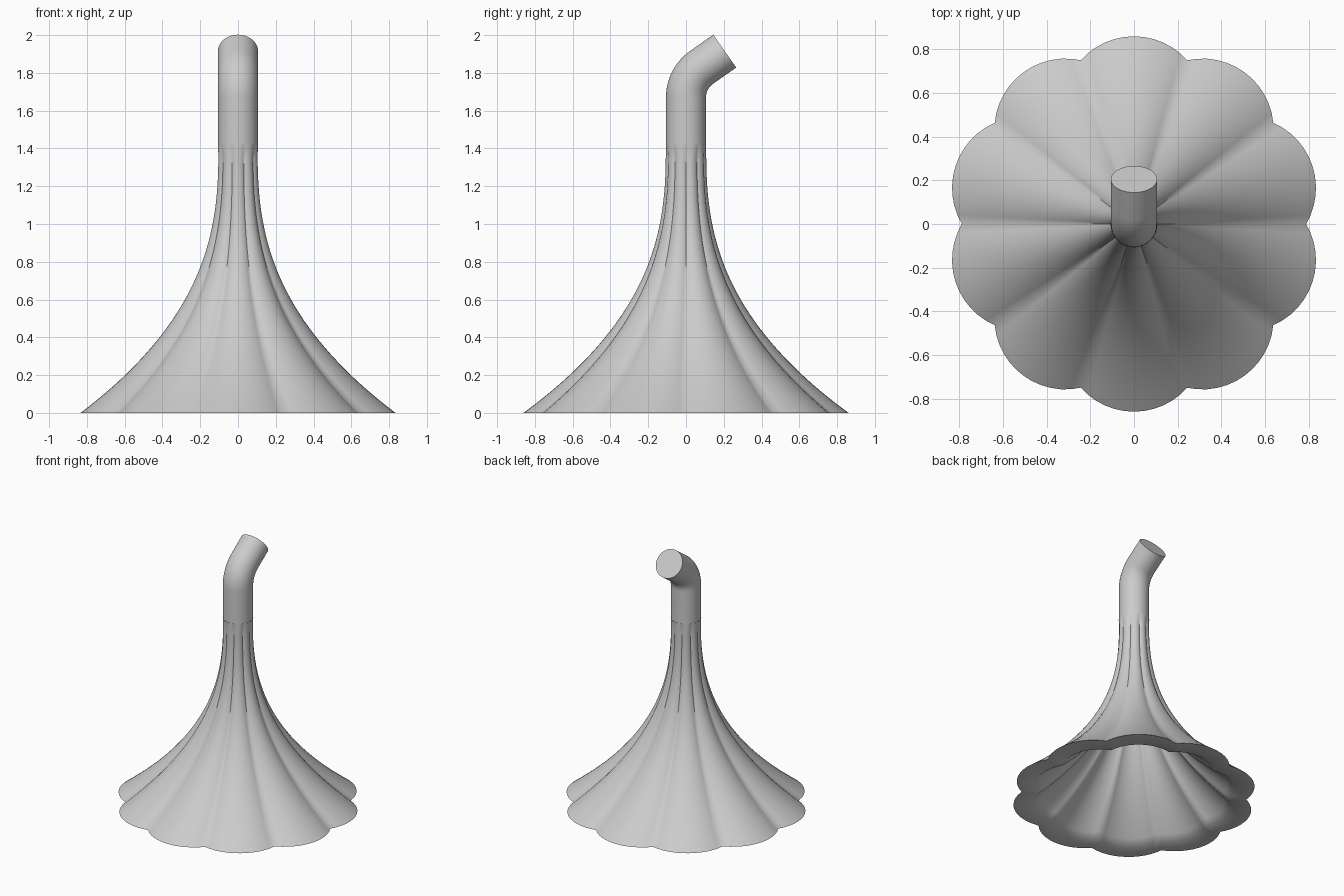
import bpy, bmesh, math
from mathutils import Vector, Matrix

cube = bpy.data.objects.get("Cube")
if cube:
    bpy.data.objects.remove(cube, do_unlink=True)

grey = bpy.data.materials.new("light grey")
grey.use_nodes = True
grey.diffuse_color = (0.6, 0.6, 0.6, 1)
grey.node_tree.nodes["Principled BSDF"].inputs["Base Color"].default_value = (0.6, 0.6, 0.6, 1)

LOBES, STEPS = 10, 12
NECK_R, MOUTH_R, NECK_Z, FLARE = 0.107, 0.86, 1.4, 2.53
WALL = 0.085


def loft(name, rings, cap_start, cap_end, angle):
    """Skin a list of closed rings and smooth it, keeping sharp edges."""
    bm = bmesh.new()
    loops = [[bm.verts.new(p) for p in ring] for ring in rings]
    n = len(loops[0])
    for a, b in zip(loops, loops[1:]):
        for i in range(n):
            j = (i + 1) % n
            bm.faces.new((a[i], a[j], b[j], b[i]))
    if cap_start:
        bm.faces.new(loops[0][::-1])
    if cap_end:
        bm.faces.new(loops[-1])
    mesh = bpy.data.meshes.new(name)
    bm.to_mesh(mesh)
    bm.free()
    mesh.materials.append(grey)
    obj = bpy.data.objects.new(name, mesh)
    bpy.context.collection.objects.link(obj)
    bpy.ops.object.select_all(action='DESELECT')
    obj.select_set(True)
    bpy.context.view_layer.objects.active = obj
    bpy.ops.object.shade_smooth_by_angle(angle=math.radians(angle))
    return obj


def scallop():
    """Unit outline of ten circular lobes."""
    half, centre = math.radians(48.5), 0.621
    pts = []
    for lobe in range(LOBES):
        turn = Matrix.Rotation(math.tau * (lobe + 0.5) / LOBES, 3, 'Z')
        for s in range(STEPS):
            a = half * (2 * s / STEPS - 1)
            p = Vector((centre + (1 - centre) * math.cos(a), (1 - centre) * math.sin(a), 0))
            pts.append(turn @ p)
    return pts


OUTLINE = scallop()


def radius(z):
    return NECK_R + (MOUTH_R - NECK_R) * max(0, 1 - z / NECK_Z) ** FLARE


def inner_radius(z):
    slope = (MOUTH_R - NECK_R) * FLARE / NECK_Z * (1 - z / NECK_Z) ** (FLARE - 1)
    return radius(z) - WALL * math.sqrt(1 + slope * slope)


def bell_ring(r, z, roundness=0):
    up = Vector((0, 0, z))
    return [p.lerp(p.normalized(), roundness) * r + up for p in OUTLINE]


# Flared bell: bore from the neck down, flat rim, outside up to the round neck
heights = [1.35 * i / 36 for i in range(37)]
bell = [bell_ring(inner_radius(z), z) for z in reversed(heights)]
bell += [bell_ring(radius(z), z) for z in heights]
bell += [bell_ring(NECK_R, 1.35 + 0.07 * t, t) for t in (0.5, 1)]
loft("bell", bell, True, False, 50)

# Bent pipe: straight neck, bend towards the back, short straight end
BEND_Z, BEND_R, BEND, TIP = 1.67, 0.195, math.radians(55), 0.149


def pipe_ring(centre, tilt):
    turn = Matrix.Rotation(-tilt, 3, 'X')
    return [turn @ (p.normalized() * 0.106) + centre for p in OUTLINE]


pipe = [pipe_ring(Vector((0, 0, 1.42)), 0)]
for i in range(17):
    a = BEND * i / 16
    centre = Vector((0, BEND_R * (1 - math.cos(a)), BEND_Z + BEND_R * math.sin(a)))
    pipe.append(pipe_ring(centre, a))
pipe.append(pipe_ring(centre + TIP * Vector((0, math.sin(BEND), math.cos(BEND))), BEND))
loft("bent_pipe", pipe, False, True, 40)
